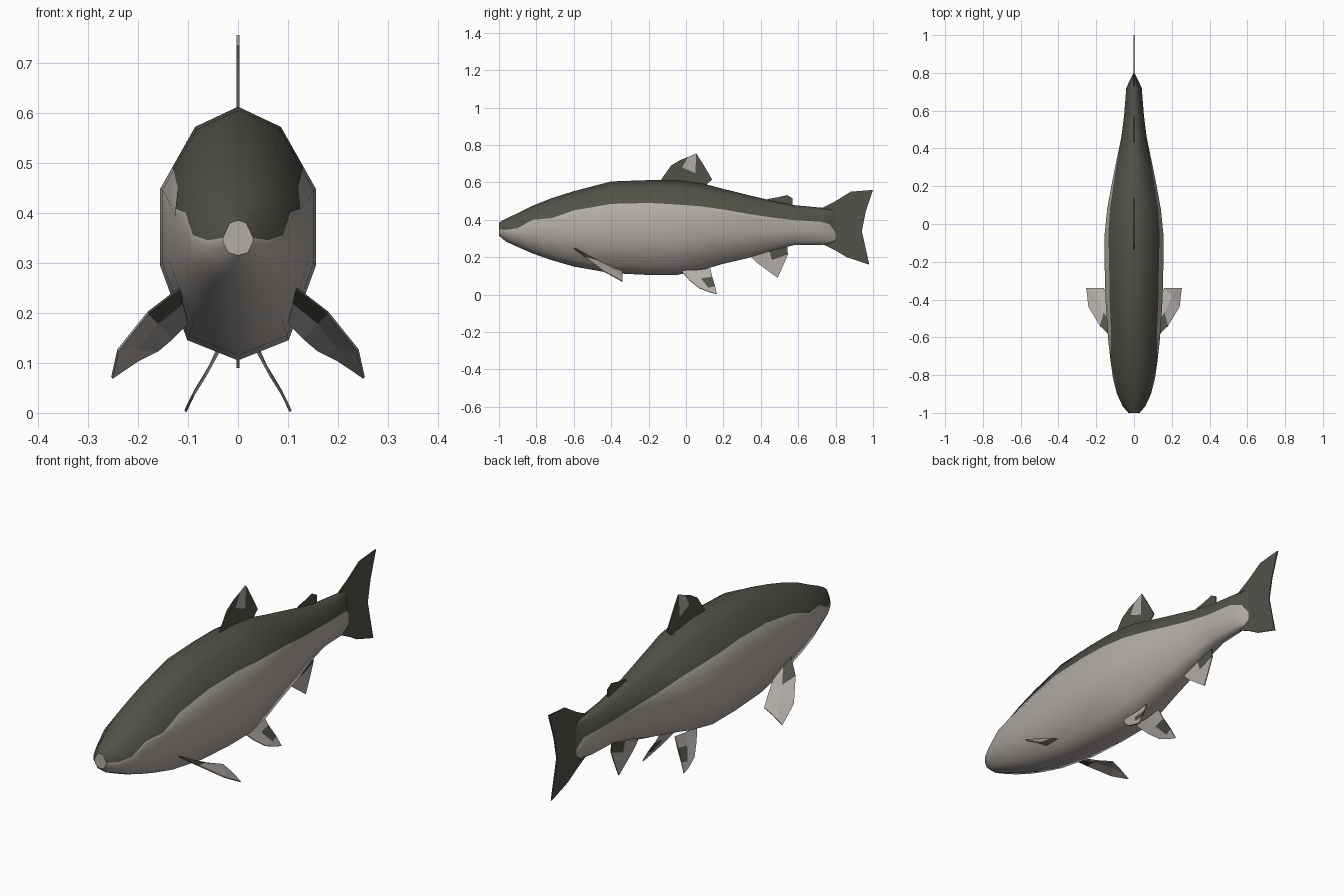
import bpy
import bmesh

if "Cube" in bpy.data.objects:
    bpy.data.objects.remove(bpy.data.objects["Cube"])


def material(name, rgb):
    m = bpy.data.materials.new(name)
    m.diffuse_color = (*rgb, 1)
    m.use_nodes = True
    m.node_tree.nodes["Principled BSDF"].inputs["Base Color"].default_value = m.diffuse_color
    return m


DARK = material("dark olive", (0.082, 0.084, 0.066))
LIGHT = material("pale belly", (0.45, 0.415, 0.39))


def make_object(name, bm):
    mesh = bpy.data.meshes.new(name)
    bmesh.ops.recalc_face_normals(bm, faces=bm.faces)
    bm.to_mesh(mesh)
    bm.free()
    mesh.materials.append(DARK)
    mesh.materials.append(LIGHT)
    ob = bpy.data.objects.new(name, mesh)
    bpy.context.collection.objects.link(ob)
    return ob


# Body stations: y, top, bottom, half width, height of the colour line
STATIONS = [
    (-1.00, .385, .315, .030, .350), (-.965, .405, .285, .060, .345),
    (-.90, .435, .255, .090, .355), (-.82, .475, .220, .111, .400),
    (-.72, .515, .185, .125, .408), (-.60, .553, .150, .138, .450),
    (-.40, .605, .115, .151, .485), (-.20, .612, .105, .156, .490),
    (-.05, .612, .105, .155, .482), (.08, .597, .130, .142, .472),
    (.20, .565, .165, .120, .455), (.33, .533, .195, .094, .432),
    (.46, .502, .235, .067, .412), (.58, .478, .265, .052, .398),
    (.72, .465, .265, .041, .390), (.77, .460, .270, .018, .375),
    (.80, .450, .285, .003, .330),
]


def body_ring(top, bottom, w, line):
    mid, half = (top + bottom) / 2, (top - bottom) / 2
    b = (line - mid) / half
    side = min(.35, b - .1)
    bx = 1 if b < .35 else 1 - .45 * (b - .35) / .49
    right = [(.55, .84), (bx, b), (1, side), (1, min(-.25, side - .1)), (.65, -.84)]
    ring = [(0, 1)] + right + [(0, -1)] + [(-x, z) for x, z in reversed(right)]
    return [(x * w, mid + z * half) for x, z in ring]


# Body: dark back above the colour line, pale flank and belly below
bm = bmesh.new()
rings = [[bm.verts.new((x, s[0], z)) for x, z in body_ring(*s[1:])] for s in STATIONS]
n = len(rings[0])
for a, b in zip(rings, rings[1:]):
    for i in range(n):
        j = (i + 1) % n
        f = bm.faces.new((a[i], a[j], b[j], b[i]))
        f.material_index = 0 if i < 2 or i >= n - 2 else 1
        f.smooth = True
bm.faces.new(rings[0]).material_index = 1
bm.faces.new(rings[-1]).material_index = 0
make_object("body", bm)


def fin(name, rows, rule):
    """Thin sheet lofted through rows of points from root to tip."""
    bm = bmesh.new()
    grid = [[bm.verts.new(p) for p in row] for row in rows]
    for r, (a, b) in enumerate(zip(grid, grid[1:])):
        for c in range(len(a) - 1):
            f = bm.faces.new((a[c], a[c + 1], b[c + 1], b[c]))
            f.material_index = rule(r, c)
    ob = make_object(name, bm)
    mod = ob.modifiers.new("thickness", "SOLIDIFY")
    mod.thickness = .005
    mod.offset = 0


def flat(rows):
    return [[(0, y, z) for y, z in row] for row in rows]


# Fins on the centre line
fin("dorsal_fin", flat([
    [(-.15, .59), (-.05, .59), (.04, .58), (.10, .58)],
    [(-.08, .69), (-.02, .68), (.05, .65), (.14, .615)],
    [(-.03, .72), (.01, .735), (.055, .755), (.09, .70)]]),
    lambda r, c: 1 if r == 1 and c == 1 else 0)
fin("adipose_fin", flat([
    [(.41, .49), (.48, .48), (.56, .46)],
    [(.44, .512), (.51, .505), (.57, .485)],
    [(.49, .52), (.54, .532), (.57, .515)]]), lambda r, c: 0)
fin("anal_fin", flat([
    [(.33, .22), (.44, .25), (.54, .27)],
    [(.38, .17), (.46, .185), (.545, .215)],
    [(.42, .14), (.49, .09), (.515, .145)]]),
    lambda r, c: 0 if (r, c) == (0, 1) else 1)
fin("tail_fin", flat([
    [(.73, .465), (.73, .41), (.73, .34), (.73, .27)],
    [(.80, .50), (.81, .42), (.81, .33), (.80, .235)],
    [(.88, .55), (.88, .43), (.88, .33), (.86, .20)],
    [(1.0, .56), (.96, .44), (.94, .34), (.98, .16)]]), lambda r, c: 0)

# Paired fins, mirrored
PECTORAL = [
    [(.115, -.60, .25), (.11, -.55, .22), (.10, -.49, .18)],
    [(.18, -.54, .20), (.16, -.47, .18), (.13, -.41, .15)],
    [(.24, -.44, .125), (.20, -.385, .13), (.16, -.34, .125)],
    [(.252, -.34, .07), (.23, -.34, .085), (.20, -.34, .105)]]
PELVIC = [
    [(.035, -.03, .13), (.035, .05, .13), (.035, .13, .14)],
    [(.065, .02, .075), (.06, .08, .085), (.055, .14, .095)],
    [(.09, .07, .035), (.09, .12, .035), (.085, .155, .045)],
    [(.10, .12, .015), (.103, .145, .008), (.105, .165, .003)]]
for side, s in (("left", 1), ("right", -1)):
    for name, rows, rule in (
            ("pectoral_fin", PECTORAL, lambda r, c: 0 if r == 0 and c == 0 else 1),
            ("pelvic_fin", PELVIC, lambda r, c: 0 if r == 1 and c == 1 else 1)):
        fin(f"{side}_{name}", [[(s * x, y, z) for x, y, z in row] for row in rows], rule)
